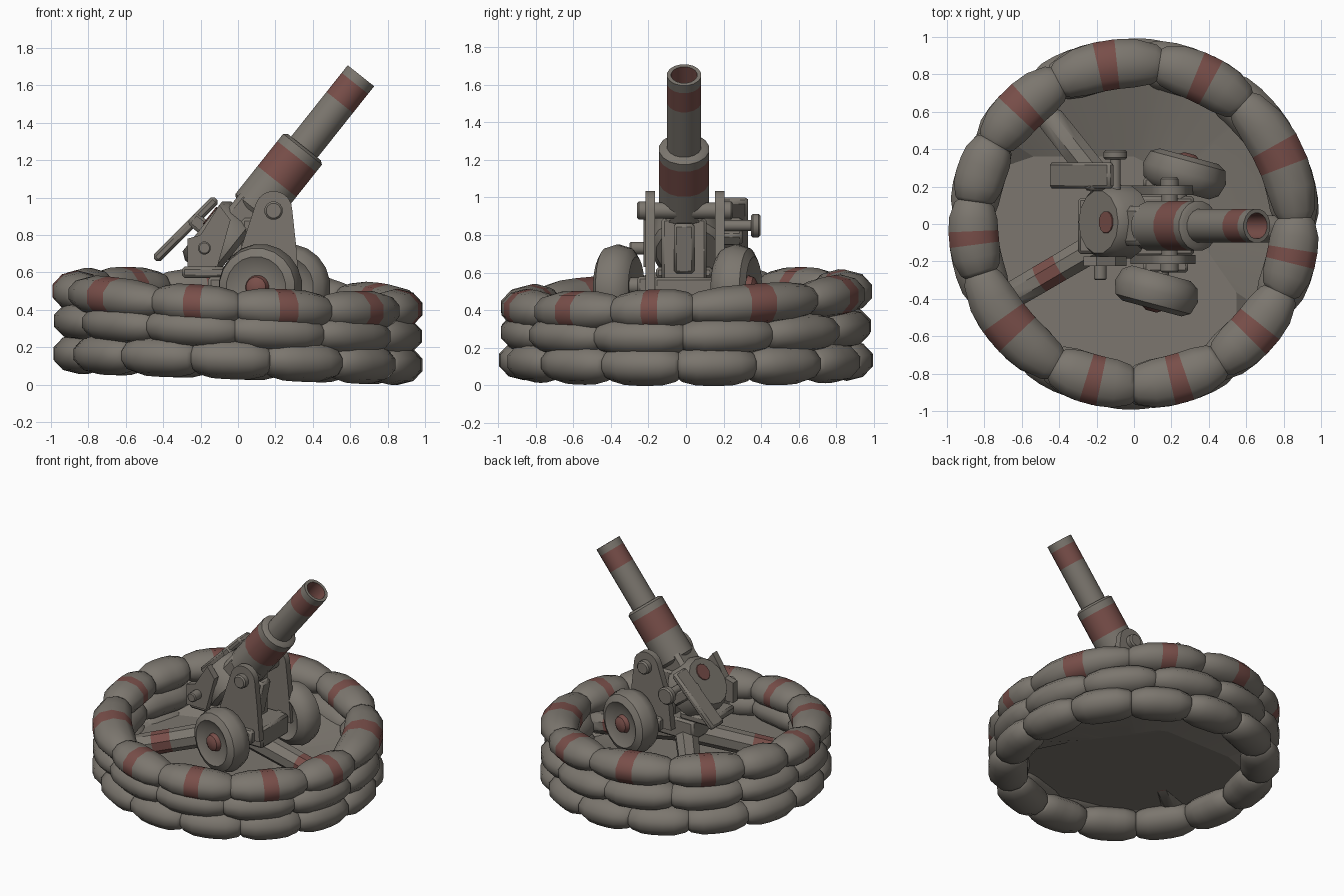
import bpy, bmesh, math
from mathutils import Vector, Matrix

if "Cube" in bpy.data.objects:
    bpy.data.objects.remove(bpy.data.objects["Cube"])


def material(name, rgb):
    m = bpy.data.materials.new(name)
    m.use_nodes = True
    m.diffuse_color = (*rgb, 1)
    m.node_tree.nodes["Principled BSDF"].inputs["Base Color"].default_value = (*rgb, 1)
    return m


GREY, RED = 0, 1
MATS = [material("warm_grey", (0.2, 0.182, 0.157)), material("dull_red", (0.19, 0.077, 0.067))]


def finish(name, bm, angle=40, closed=True):
    if closed:
        bmesh.ops.recalc_face_normals(bm, faces=bm.faces)
    me = bpy.data.meshes.new(name)
    bm.to_mesh(me)
    bm.free()
    for m in MATS:
        me.materials.append(m)
    ob = bpy.data.objects.new(name, me)
    bpy.context.collection.objects.link(ob)
    bpy.ops.object.select_all(action="DESELECT")
    ob.select_set(True)
    bpy.context.view_layer.objects.active = ob
    bpy.ops.object.shade_smooth_by_angle(angle=math.radians(angle))


def skin(bm, rings, mats):
    """Bridge rings of points and cap both ends."""
    rows = [[bm.verts.new(p) for p in r] for r in rings]
    n = len(rows[0])
    for a, b, m in zip(rows, rows[1:], mats):
        for i in range(n):
            j = (i + 1) % n
            bm.faces.new((a[i], a[j], b[j], b[i])).material_index = m
    for row, m in ((rows[0], mats[0]), (rows[-1], mats[-1])):
        bm.faces.new(row).material_index = m


def lathe(name, start, end, profile, sides=16):
    """Turn (radius, distance, colour of next band) around the line start-end."""
    start, axis = Vector(start), Vector(end) - Vector(start)
    mat = Matrix.Translation(start) @ axis.to_track_quat("Z", "Y").to_matrix().to_4x4()
    turn = [math.tau * (i + 0.5) / sides for i in range(sides)]
    rings = [[mat @ Vector((r * math.cos(t), r * math.sin(t), d)) for t in turn]
             for r, d, _ in profile]
    bm = bmesh.new()
    skin(bm, rings, [p[2] for p in profile])
    finish(name, bm)


def rod(name, start, end, r, colour=GREY):
    length = (Vector(end) - Vector(start)).length
    c = min(r, length) * 0.2
    lathe(name, start, end, [(r - c, 0, colour), (r, c, colour),
                             (r, length - c, colour), (r - c, length, colour)], 12)


def box(name, loc, size, pitch=0, bevel=0.015):
    bm = bmesh.new()
    bmesh.ops.create_cube(bm, size=1)
    bmesh.ops.scale(bm, vec=size, verts=bm.verts)
    bmesh.ops.bevel(bm, geom=bm.edges[:], offset=bevel, segments=1,
                    profile=0.5, affect="EDGES")
    bm.transform(Matrix.Translation(loc) @ Matrix.Rotation(math.radians(pitch), 4, "Y"))
    finish(name, bm)


def plate(name, outline, y, thick):
    bm = bmesh.new()
    skin(bm, [[(x, y + s * thick / 2, z) for x, z in outline] for s in (-1, 1)], [GREY, GREY])
    finish(name, bm)


# Sandbag wall: three staggered, tilted courses
STEPS = [(0, 0.62), (0.06, 0.8), (0.24, 0.97), (0.41, 1), (0.59, 1),
         (0.76, 0.97), (0.94, 0.8), (1, 0.62)]


def sandbag_course(name, joints, height, half_h, striped=()):
    bm = bmesh.new()
    for k, a0 in enumerate(joints):
        a1 = joints[(k + 1) % len(joints)]
        a1 += 360 if a1 <= a0 else 0
        rings = []
        for t, s in STEPS:
            a = math.radians(a0 - 0.5 + (a1 - a0 + 1) * t)
            c, n = math.cos(a), math.sin(a)
            ring = []
            for i in range(10):
                b = math.tau * (i + 0.5) / 10
                r = 0.86 + 0.14 * s * math.cos(b)
                ring.append((r * c, r * n, height(0.86 * c, 0.86 * n)
                             + half_h * s * math.sin(b)))
            rings.append(ring)
        mats = [GREY] * len(STEPS)
        if k in striped:
            mats[3] = RED
        skin(bm, rings, mats)
    finish(name, bm, 50)


sandbag_course("bottom_sandbags", [i * 360 / 14 - 2.5 for i in range(14)],
               lambda x, y: 0.135 - 0.035 * x, 0.108)
sandbag_course("middle_sandbags", [i * 30 - 1 for i in range(12)],
               lambda x, y: 0.3 - 0.05 * x + 0.015 * y, 0.105)
sandbag_course("top_sandbags", [-119, -90, -58, -25, 2, 48, 81, 118, 150, 172, 198],
               lambda x, y: 0.455 - 0.055 * x + 0.05 * y, 0.11, {0, 1, 2, 3, 4, 5, 6, 7, 9, 10})

# Earth floor: flat bed with a banked back and a fall toward the muzzle
bm = bmesh.new()
inner, outer = [], []
for i in range(32):
    c, s = math.cos(math.tau * i / 32), math.sin(math.tau * i / 32)
    r = min(0.78, 0.36 / max(s, 0.01), 0.24 / max(0.82 * c + 0.57 * s, 0.01))
    inner.append(bm.verts.new((r * c, r * s, 0.23)))
    outer.append(bm.verts.new((0.84 * c, 0.84 * s,
                               0.23 - 0.09 * max(c, 0) + 0.16 * max(s, 0))))
bm.faces.new(inner)
for i in range(32):
    j = (i + 1) % 32
    bm.faces.new((outer[i], outer[j], inner[j], inner[i]))
finish("earth_floor", bm, 10, closed=False)

# Three trail legs spreading from the carriage
for name, tip, at, colour in (("front_trail", (0.8, -0.03, 0.26), 0.66, RED),
                              ("right_trail", (-0.7, -0.41, 0.25), 0.56, RED),
                              ("left_trail", (-0.46, 0.58, 0.34), 0.5, GREY)):
    base = Vector((0, 0, 0.43))
    n = (Vector(tip) - base).length
    lathe(name, base, tip, [(0.085, 0, GREY), (0.08, n * at, colour),
                            (0.08, n * at + 0.13, GREY),
                            (0.078, n - 0.03, GREY), (0.06, n, GREY)], 8)

# Carriage
box("carriage_base", (0.08, -0.01, 0.5), (0.48, 0.32, 0.15))
box("rear_step", (-0.17, -0.01, 0.6), (0.26, 0.3, 0.06))
arc = [(0.19 + 0.1 * math.cos(math.radians(a)), 0.935 + 0.1 * math.sin(math.radians(a)))
       for a in range(0, 161, 20)]
cheek = arc + [(0.0, 0.68), (-0.02, 0.5), (0.33, 0.5), (0.31, 0.75)]
for side, y in (("right", -0.19), ("left", 0.18)):
    s = math.copysign(1, y)
    plate(side + "_cheek", cheek, y, 0.05)
    rod(side + "_trunnion_cap", (0.19, y, 0.93), (0.19, y + s * 0.07, 0.93), 0.05)
    box(side + "_axle_bracket", (0.17, y + s * 0.04, 0.53), (0.24, 0.06, 0.1))
rod("trunnion", (0.19, -0.2, 0.93), (0.19, 0.19, 0.93), 0.045)
rod("axle", (0.13, -0.32, 0.53), (0.26, 0.24, 0.53), 0.045)

# Wheels, turned slightly
for name, centre, s in (("right_wheel", (0.12, -0.36, 0.52), -1),
                        ("left_wheel", (0.27, 0.27, 0.52), 1)):
    out = Vector((math.sin(math.radians(15)), math.cos(math.radians(15)), 0)) * s
    start = Vector(centre) - out * 0.1
    lathe(name, start, start + out,
          [(0.12, 0.03, GREY), (0.165, 0, GREY), (0.21, 0.03, GREY), (0.232, 0.1, GREY),
           (0.21, 0.17, GREY), (0.165, 0.195, GREY), (0.12, 0.17, GREY),
           (0.065, 0.165, RED), (0.055, 0.195, RED), (0.03, 0.21, RED)], 20)

# Barrel, sleeve and breech share one axis
DIR = Vector((0.622, 0, 0.783))
UP = Vector((-0.783, 0, 0.622))
PITCH = 38.5
ROOT = Vector((0.09, -0.01, 0.937))
lathe("sleeve", ROOT, ROOT + DIR,
      [(0.115, -0.02, GREY), (0.135, 0, GREY), (0.135, 0.19, RED), (0.135, 0.36, GREY),
       (0.135, 0.41, GREY), (0.115, 0.425, GREY)])
lathe("barrel", ROOT, ROOT + DIR,
      [(0.092, 0.3, GREY), (0.092, 0.73, RED), (0.092, 0.86, GREY), (0.092, 0.912, GREY),
       (0.07, 0.912, RED), (0.066, 0.72, GREY)])
box("breech_housing", ROOT - DIR * 0.13, (0.23, 0.21, 0.34), PITCH, 0.025)
breech = Vector((-0.12, 0.01, 0.79))
lathe("breech_drum", breech - UP * 0.13, breech + UP,
      [(0.17, 0, GREY), (0.2, 0.03, GREY), (0.2, 0.18, GREY), (0.17, 0.22, GREY)], 14)
mark = breech + DIR * 0.07 + UP * 0.089
rod("breech_mark", mark, mark + UP * 0.008, 0.06, RED)
box("recoil_guide", (0.2, -0.01, 0.73), (0.05, 0.11, 0.27), 12)
box("elevating_block", (0.1, -0.01, 0.72), (0.16, 0.24, 0.34))

# Aiming gear
plate("side_bracket", [(-0.27, 0.63), (-0.11, 0.63), (-0.04, 0.88), (-0.1, 0.96),
                       (-0.2, 0.8), (-0.27, 0.78)], -0.2, 0.05)
rod("bracket_knob", (-0.18, -0.2, 0.73), (-0.18, -0.3, 0.73), 0.035)
box("sight_shield", (-0.28, 0.26, 0.83), (0.05, 0.14, 0.46), 45)
box("shield_arm", (-0.17, 0.24, 0.83), (0.2, 0.12, 0.08), 38)
rod("handwheel_shaft", (-0.1, 0.15, 0.85), (-0.1, 0.37, 0.85), 0.03)
rod("handwheel", (-0.1, 0.345, 0.85), (-0.1, 0.395, 0.85), 0.065)
